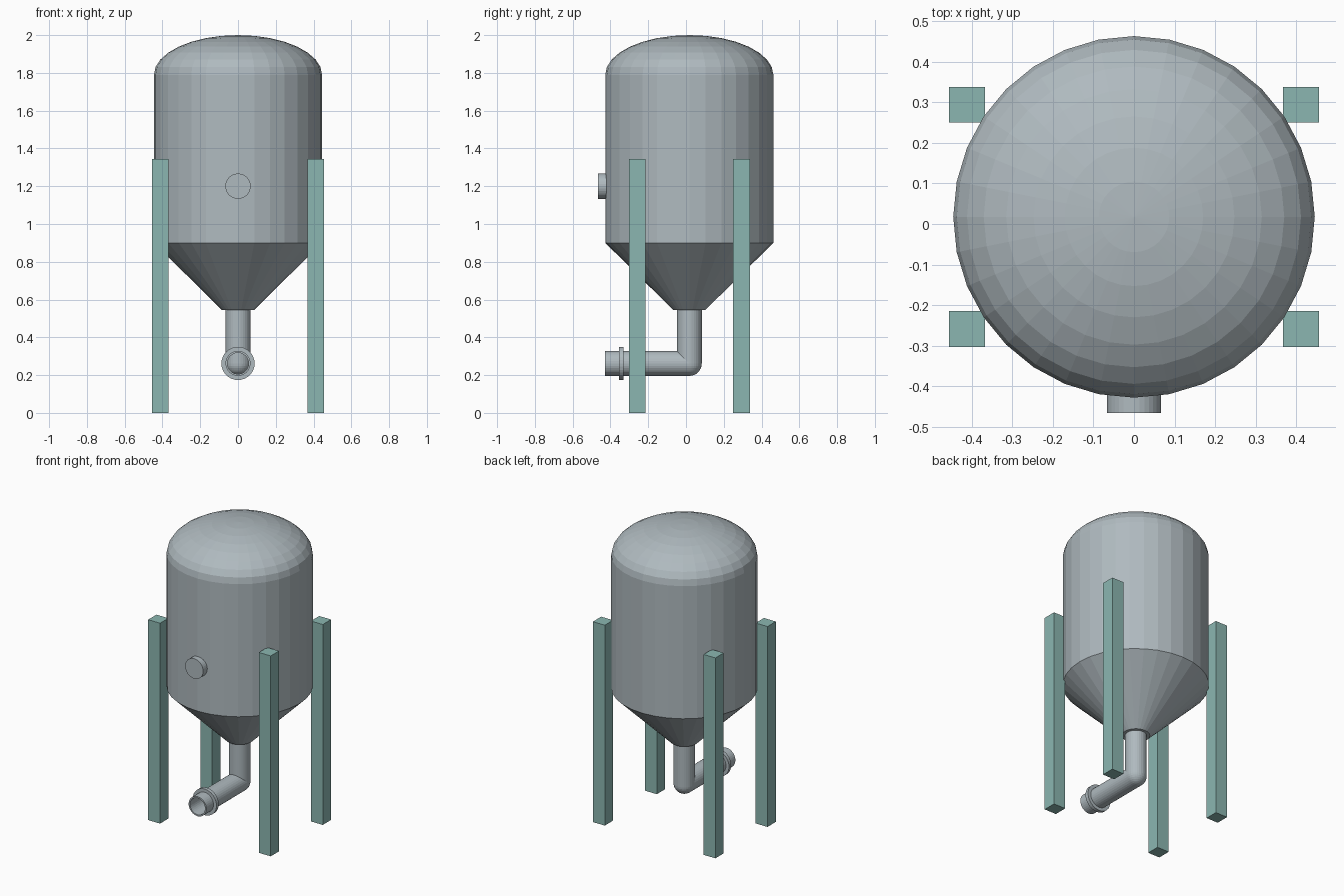
import bpy, bmesh, math
from mathutils import Matrix, Vector

if "Cube" in bpy.data.objects:
    bpy.data.objects.remove(bpy.data.objects["Cube"], do_unlink=True)

CY = 0.0175  # tank axis in y
SIDES = 32


def material(name, rgb):
    m = bpy.data.materials.new(name)
    m.use_nodes = True
    m.diffuse_color = (*rgb, 1)
    m.node_tree.nodes["Principled BSDF"].inputs["Base Color"].default_value = (*rgb, 1)
    return m


steel = material("brushed_steel", (0.43, 0.49, 0.52))
paint = material("green_leg_paint", (0.26, 0.47, 0.44))


def finish(name, bm, mat):
    bmesh.ops.recalc_face_normals(bm, faces=bm.faces)
    me = bpy.data.meshes.new(name)
    bm.to_mesh(me)
    bm.free()
    me.materials.append(mat)
    ob = bpy.data.objects.new(name, me)
    bpy.context.collection.objects.link(ob)
    return ob


def lathe(name, profile, origin, mat, forward=False):
    """Spin (radius, height) points round z, or round -y when forward is set."""
    bm = bmesh.new()
    pts = [bm.verts.new((0, r, h)) for r, h in profile]
    edges = [bm.edges.new(p) for p in zip(pts, pts[1:])]
    bmesh.ops.spin(bm, geom=pts + edges, cent=(0, 0, 0), axis=(0, 0, 1),
                   angle=math.tau, steps=SIDES, use_merge=True)
    bmesh.ops.remove_doubles(bm, verts=bm.verts, dist=0.0001)
    turn = Matrix.Rotation(math.pi / 2, 4, 'X') if forward else Matrix()
    bm.transform(Matrix.Translation(origin) @ turn)
    return finish(name, bm, mat)


# Tank: wall, shallow dome and hopper cone
R = 0.445
lathe("tank_wall", [(0, 0.9), (R, 0.9), (R, 1.79), (0, 1.79)], (0, CY, 0), steel)
dome = [(R * math.cos(a), 1.79 + 0.21 * math.sin(a))
        for a in (i * math.pi / 16 for i in range(8))] + [(0, 2.0)]
lathe("tank_dome", dome, (0, CY, 0), steel)
lathe("hopper_cone", [(R, 0.9), (0.085, 0.545), (0, 0.545)], (0, CY, 0), steel)

# Round port on the front of the wall
lathe("front_port", [(0, 0), (0.067, 0), (0.067, 0.08), (0, 0.08)],
      (0, -0.385, 1.2), steel, True)

# Outlet: down pipe, ball elbow, open pipe and flange
P, PZ = 0.066, 0.262
lathe("down_pipe", [(P, PZ), (P, 0.55)], (0, CY, 0), steel)
bm = bmesh.new()
bmesh.ops.create_uvsphere(bm, u_segments=SIDES, v_segments=16, radius=P,
                          matrix=Matrix.Translation((0, CY, PZ)))
finish("elbow", bm, steel)
lathe("outlet_pipe", [(P, 0), (P, 0.447), (0.056, 0.447), (0.056, 0)],
      (0, CY, PZ), steel, True)
lathe("outlet_flange", [(P, 0), (0.088, 0), (0.088, 0.024), (P, 0.024)],
      (0, -0.33, PZ), steel, True)

# Four square legs
for side, sx in (("left", 1), ("right", -1)):
    for end, sy in (("front", -1), ("back", 1)):
        bm = bmesh.new()
        bmesh.ops.create_cube(bm, size=1)
        bm.transform(Matrix.Translation((sx * 0.411, CY + sy * 0.276, 0.6725))
                     @ Matrix.Diagonal(Vector((0.088, 0.088, 1.345, 1))))
        finish(f"{end}_{side}_leg", bm, paint)
